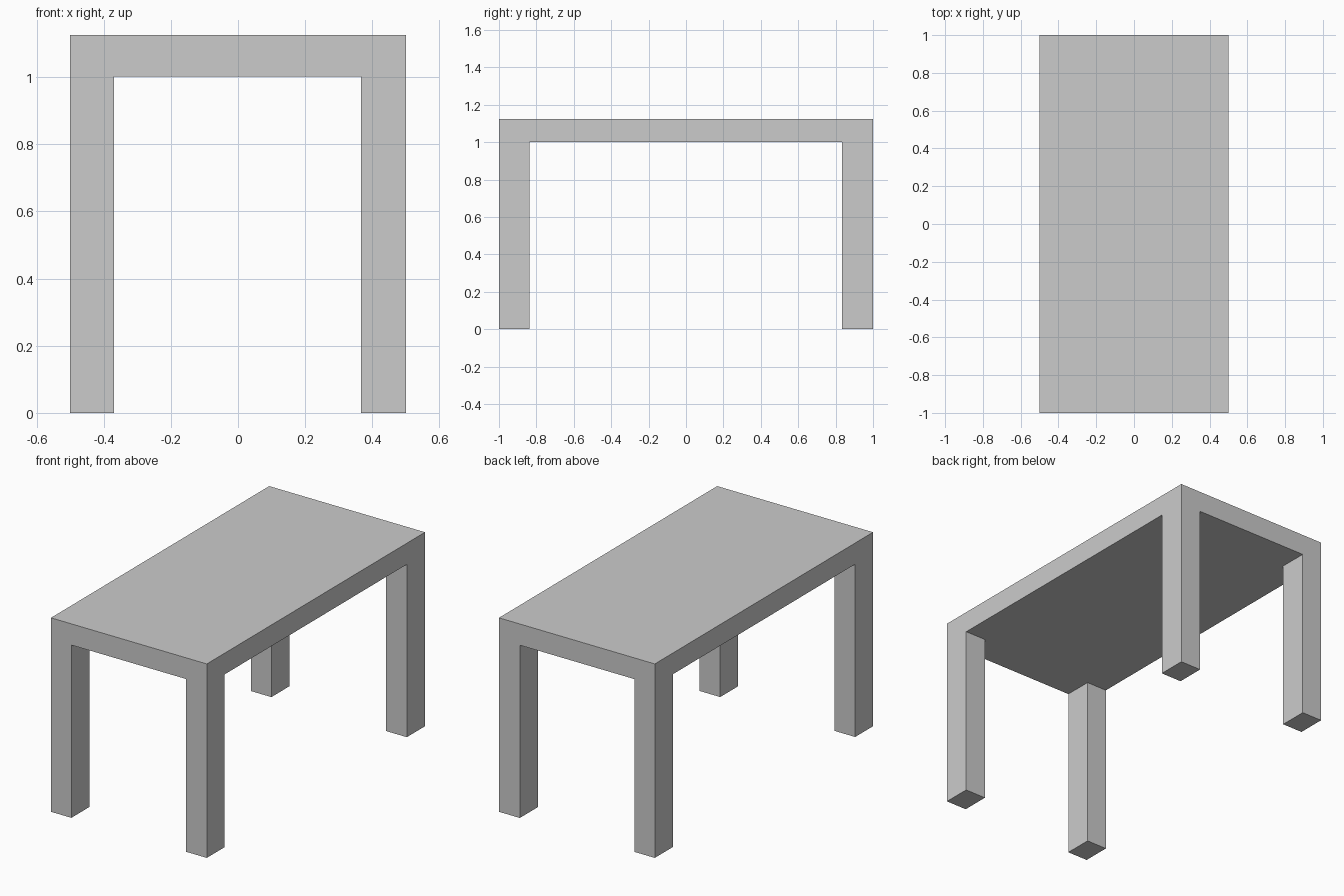
import bpy, bmesh
from mathutils import Matrix, Vector

if "Cube" in bpy.data.objects:
    bpy.data.objects.remove(bpy.data.objects["Cube"])

HALF_X, HALF_Y = 0.5, 1.0
UNDERSIDE, TOP = 1.002, 1.125
X_CUTS = (-0.369, 0.366)   # inner faces of the legs
Y_CUTS = (-0.836, 0.833)

bm = bmesh.new()

# Table top slab
size = Matrix.Diagonal((2 * HALF_X, 2 * HALF_Y, TOP - UNDERSIDE, 1))
centre = Matrix.Translation((0, 0, (TOP + UNDERSIDE) / 2))
bmesh.ops.create_cube(bm, size=1, matrix=centre @ size)

# Loop cuts that mark out the leg footprints
for axis, cuts in ((Vector((1, 0, 0)), X_CUTS), (Vector((0, 1, 0)), Y_CUTS)):
    for c in cuts:
        bmesh.ops.bisect_plane(bm, geom=bm.verts[:] + bm.edges[:] + bm.faces[:],
                               plane_co=axis * c, plane_no=axis)

# Legs: pull the four underside corner faces down to the floor
bm.normal_update()
corners = []
for f in bm.faces:
    p = f.calc_center_median()
    if f.normal.z < -0.9 and abs(p.x) > 0.4 and abs(p.y) > 0.87:
        corners.append(f)
feet = bmesh.ops.extrude_discrete_faces(bm, faces=corners)["faces"]
for f in feet:
    for v in f.verts:
        v.co.z = 0

bmesh.ops.recalc_face_normals(bm, faces=bm.faces[:])
mesh = bpy.data.meshes.new("table")
bm.to_mesh(mesh)
bm.free()
bpy.context.collection.objects.link(bpy.data.objects.new("table", mesh))
